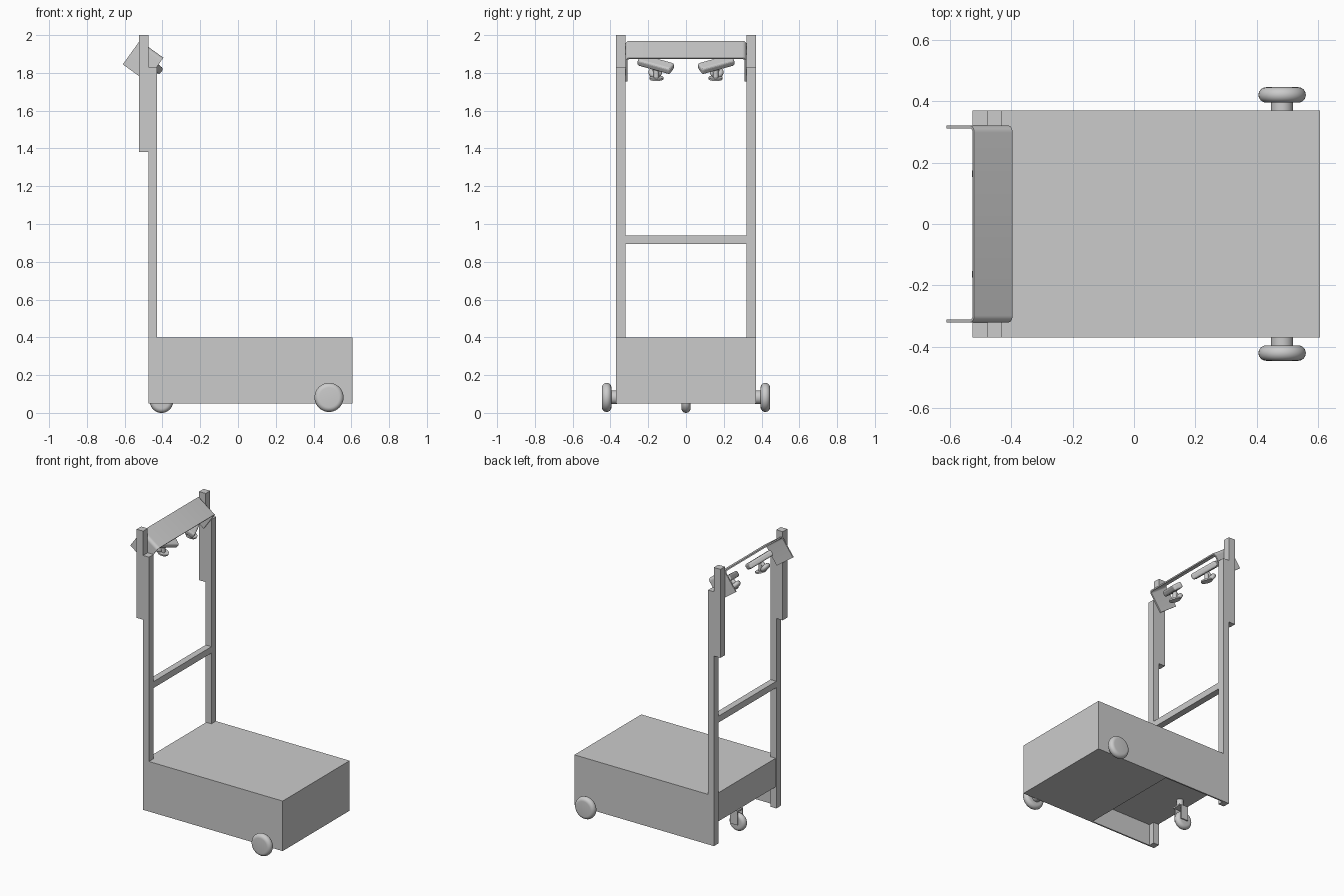
import bpy
import bmesh
from math import pi
from mathutils import Vector, Matrix

cube = bpy.data.objects.get("Cube")
if cube:
    bpy.data.objects.remove(cube)

grey = bpy.data.materials.new("plain grey")
grey.use_nodes = True
grey.diffuse_color = (0.6, 0.6, 0.6, 1)
grey.node_tree.nodes["Principled BSDF"].inputs["Base Color"].default_value = (0.6, 0.6, 0.6, 1)


def finish(name, bm, matrix=Matrix(), smooth=False):
    bmesh.ops.recalc_face_normals(bm, faces=bm.faces)
    mesh = bpy.data.meshes.new(name)
    bm.to_mesh(mesh)
    bm.free()
    mesh.materials.append(grey)
    ob = bpy.data.objects.new(name, mesh)
    bpy.context.collection.objects.link(ob)
    ob.matrix_world = matrix
    if smooth:
        bpy.ops.object.select_all(action='DESELECT')
        ob.select_set(True)
        bpy.context.view_layer.objects.active = ob
        bpy.ops.object.shade_smooth_by_angle(angle=pi / 5)
    return ob


def box(name, low, high, matrix=Matrix()):
    low, high = Vector(low), Vector(high)
    bm = bmesh.new()
    bmesh.ops.create_cube(bm, size=1)
    bmesh.ops.scale(bm, vec=high - low, verts=bm.verts)
    bmesh.ops.translate(bm, vec=(low + high) / 2, verts=bm.verts)
    return finish(name, bm, matrix)


def lathe(name, profile, centre, axis, steps=40):
    """Revolve (radius, height) points around an axis through centre."""
    bm = bmesh.new()
    verts = [bm.verts.new((r, 0, h)) for r, h in profile]
    edges = [bm.edges.new(pair) for pair in zip(verts, verts[1:])]
    bmesh.ops.spin(bm, geom=verts + edges, cent=(0, 0, 0), axis=(0, 0, 1),
                   angle=2 * pi, steps=steps)
    bmesh.ops.remove_doubles(bm, verts=bm.verts, dist=0.0001)
    turn = Vector(axis).to_track_quat('Z', 'Y').to_matrix().to_4x4()
    return finish(name, bm, Matrix.Translation(centre) @ turn, True)


def disc(radius, half):
    return [(0, -half), (radius, -half), (radius, half), (0, half)]


def tyre(radius, half):
    """Wheel section with a half-round tread."""
    arc = [Vector((0, -half, 0)) @ Matrix.Rotation(pi * i / 12, 3, 'Z') for i in range(13)]
    arc = [(radius - half + abs(p.x), p.y) for p in arc]
    return [(0, -half)] + arc + [(0, half)]


# Chassis with an open caster bay under the rear
body = box("body", (-0.47, -0.37, 0.05), (0.605, 0.37, 0.4))
bay = box("bay_cutter", (-0.6, -0.36, 0), (0.04, 0.36, 0.2))
bay.hide_render = bay.hide_viewport = True
cut = body.modifiers.new("bay", 'BOOLEAN')
cut.operation = 'DIFFERENCE'
cut.solver = 'EXACT'
cut.object = bay

# Posts, drive wheels and axles on both sides
for side, s in (("right", -1), ("left", 1)):
    y0, y1 = sorted((s * 0.32, s * 0.37))
    box(side + "_post", (-0.475, y0, 0.05), (-0.43, y1, 1.83))
    box(side + "_upper_post", (-0.525, y0, 1.38), (-0.475, y1, 2))
    lathe(side + "_wheel", tyre(0.077, 0.025), (0.482, s * 0.42, 0.082), (0, s, 0))
    lathe(side + "_axle", disc(0.036, 0.02), (0.482, s * 0.385, 0.082), (0, s, 0))
box("crossbar", (-0.475, -0.32, 0.895), (-0.43, 0.32, 0.94))

# Rear caster
lathe("caster_wheel", tyre(0.062, 0.024), (-0.405, 0, 0.062), (0, 1, 0))
for name, y in (("caster_fork_right", -0.029), ("caster_fork_left", 0.029)):
    box(name, (-0.42, y - 0.004, 0.052), (-0.365, y + 0.004, 0.15))
box("caster_crown", (-0.42, -0.033, 0.142), (-0.35, 0.033, 0.152))
lathe("caster_stem", disc(0.022, 0.028), (-0.38, 0, 0.175), (0, 0, 1))

# Tilted bracket: channel section bent at both ends, swept along its slope
slope = Vector((0.125, 0, -0.09)).normalized()
across = Vector((0, 1, 0))
outward = slope.cross(across)
tilt = Matrix((slope, across, outward)).transposed().to_4x4()
tilt.translation = (-0.52, 0, 1.97)


def channel(half, depth, radius, top):
    points = [(-half, -depth)]
    for start, y in ((pi, radius - half), (pi / 2, half - radius)):
        for i in range(7):
            v = Matrix.Rotation(start - i * pi / 12, 2) @ Vector((radius, 0))
            points.append((y + v.x, top - radius + v.y))
    return points + [(half, -depth)]


bm = bmesh.new()
loop = channel(0.32, 0.154, 0.022, 0) + channel(0.311, 0.154, 0.013, -0.009)[::-1]
face = bm.faces.new([bm.verts.new((0, y, n)) for y, n in loop])
sweep = bmesh.ops.extrude_face_region(bm, geom=[face])
bmesh.ops.translate(bm, vec=(0.154, 0, 0),
                    verts=[v for v in sweep["geom"] if isinstance(v, bmesh.types.BMVert)])
finish("sensor_bracket", bm, tilt, True)

# Pair of angled bar sensors with ball stands under the bracket
for side, s in (("right", -1), ("left", 1)):
    mid = Vector((-0.455, s * 0.16, 1.845))
    along = Vector((-0.06, s * 0.18, 0.05)).normalized()
    down = (-outward - along * along.dot(-outward)).normalized()
    frame = Matrix((along, down.cross(along), down)).transposed().to_4x4()
    frame.translation = mid
    bar = box(side + "_sensor", (-0.095, -0.032, -0.02), (0.095, 0.032, 0.02), frame)
    soft = bar.modifiers.new("rounded", 'BEVEL')
    soft.width = 0.012
    soft.segments = 3
    ball = mid + Vector((-0.045, s * 0.003, -0.042))
    lathe(side + "_sensor_neck", disc(0.014, 0.03), (mid + ball) / 2, ball - mid, 20)
    lathe(side + "_sensor_ball", tyre(0.036, 0.015), ball, (-0.8, 0, -0.6), 28)
    foot = Vector((-0.47, s * 0.157, 1.772))
    lathe(side + "_sensor_foot", disc(0.037, 0.005), foot, (0.3, 0, 1), 28)
    lathe(side + "_foot_stem", disc(0.014, 0.03), foot + Vector((0, 0, 0.03)), (0, 0, 1), 20)
